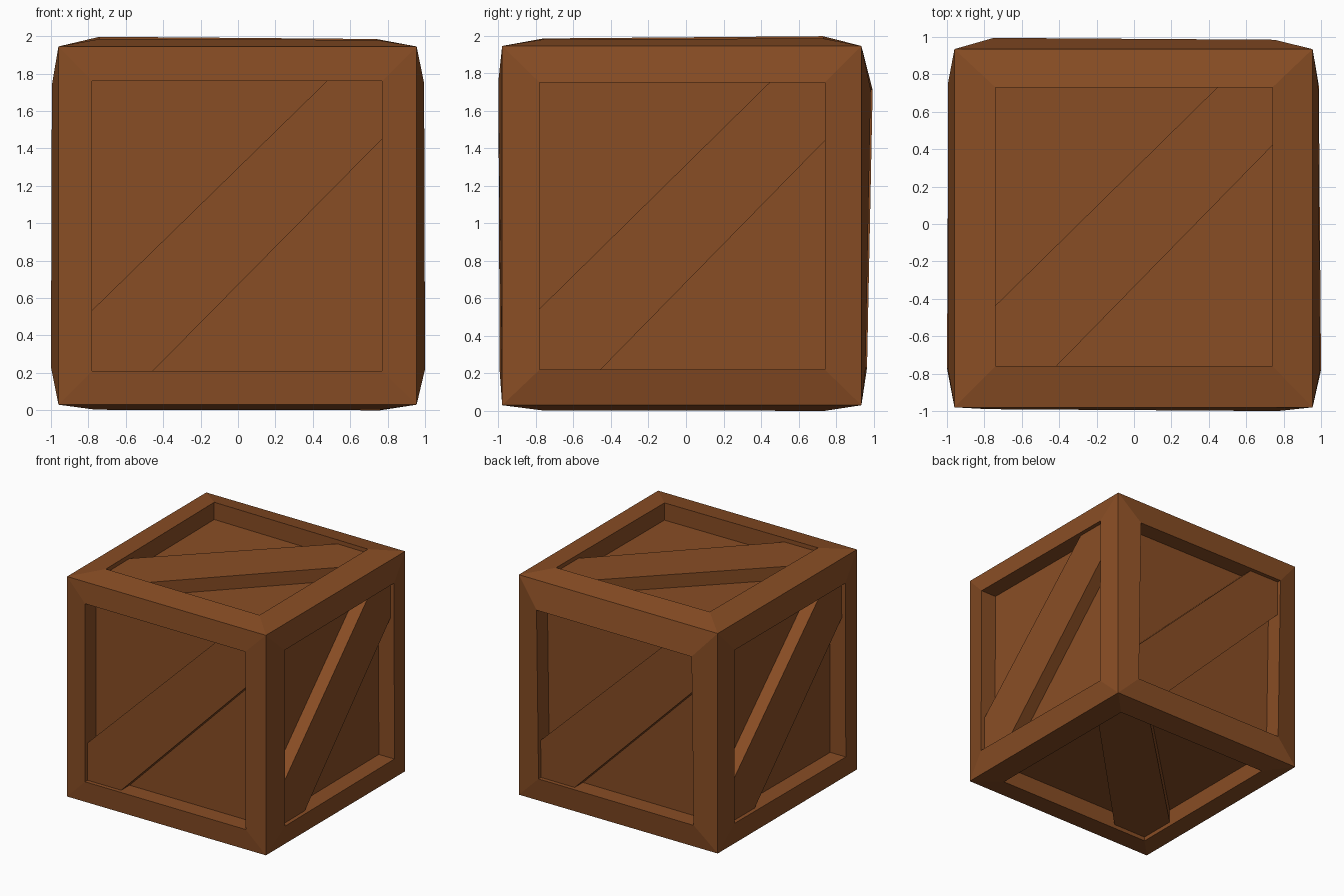
import bpy, bmesh
from mathutils import Vector

if "Cube" in bpy.data.objects:
    bpy.data.objects.remove(bpy.data.objects["Cube"])

CENTRE = Vector((0, 0, 1))
CORNER = {-1: (-0.96, -0.98, -0.97), 1: (0.955, 0.935, 0.945)}
RECESS, BAR_DROP = 0.15, 0.035

X, Y, Z = Vector((1, 0, 0)), Vector((0, 1, 0)), Vector((0, 0, 1))
# name: (u axis, v axis), opening (u0, u1, v0, v1), rim heights (ll, lr, ur, ul)
SIDES = {
    "front": ((X, Z), (-.78, .77, -.79, .76), (.99, .993, 1.0, .99)),
    "right": ((Y, Z), (-.78, .74, -.78, .75), (1.0, .988, .985, .995)),
    "back": ((-X, Z), (-.75, .75, -.77, .71), (.957, .965, .995, .985)),
    "left": ((-Y, Z), (-.75, .77, -.77, .74), (.992, 1.0, .995, .995)),
    "top": ((X, Y), (-.74, .74, -.76, .73), (.985, .98, .985, .997)),
    "bottom": ((Y, X), (-.77, .74, -.76, .76), (.997, .997, 1.0, .997)),
}
SIGNS = ((-1, -1), (1, -1), (1, 1), (-1, 1))

wood = bpy.data.materials.new("wood")
wood.diffuse_color = (0.25, 0.075, 0.018, 1)
wood.use_nodes = True
wood.node_tree.nodes["Principled BSDF"].inputs["Base Color"].default_value = wood.diffuse_color


def finish(bm, name):
    bmesh.ops.recalc_face_normals(bm, faces=bm.faces)
    mesh = bpy.data.meshes.new(name)
    bm.to_mesh(mesh)
    bm.free()
    mesh.materials.append(wood)
    obj = bpy.data.objects.new(name, mesh)
    obj.location = CENTRE
    bpy.context.collection.objects.link(obj)


def ring_faces(bm, a, b):
    for i in range(len(a)):
        j = (i + 1) % len(a)
        bm.faces.new((a[i], a[j], b[j], b[i]))


# Crate body: bulging frame around a sunken panel on each side
bm = bmesh.new()
for (u, v), (u0, u1, v0, v1), heights in SIDES.values():
    n = u.cross(v)
    outer, rim, panel = [], [], []
    for (su, sv), h in zip(SIGNS, heights):
        s = n + u * su + v * sv
        outer.append(bm.verts.new([CORNER[1 if s[k] > 0 else -1][k] for k in range(3)]))
        flat = u * (u0 if su < 0 else u1) + v * (v0 if sv < 0 else v1)
        rim.append(bm.verts.new(flat + n * h))
        panel.append(bm.verts.new(flat + n * (h - RECESS)))
    ring_faces(bm, outer, rim)
    ring_faces(bm, rim, panel)
    bm.faces.new(panel)
bmesh.ops.remove_doubles(bm, verts=bm.verts, dist=0.0001)
finish(bm, "crate_frame")

# Diagonal brace on each side, trimmed to the opening
for name, ((u, v), (u0, u1, v0, v1), (ll, lr, ur, ul)) in SIDES.items():
    n = u.cross(v)
    a, b = 0.325, 0.295
    outline = ((u0, v0), (u0 + a, v0), (u1, v1 - b - 0.015), (u1, v1), (u1 - b, v1), (u0, v0 + a))
    bm = bmesh.new()
    front, back = [], []
    for pu, pv in outline:
        s, t = (pu - u0) / (u1 - u0), (pv - v0) / (v1 - v0)
        h = (ll * (1 - s) + lr * s) * (1 - t) + (ul * (1 - s) + ur * s) * t
        front.append(bm.verts.new(u * pu + v * pv + n * (h - BAR_DROP)))
        back.append(bm.verts.new(u * pu + v * pv + n * (h - RECESS - 0.005)))
    ring_faces(bm, front, back)
    bm.faces.new(front)
    bm.faces.new(back)
    finish(bm, name + "_brace")
